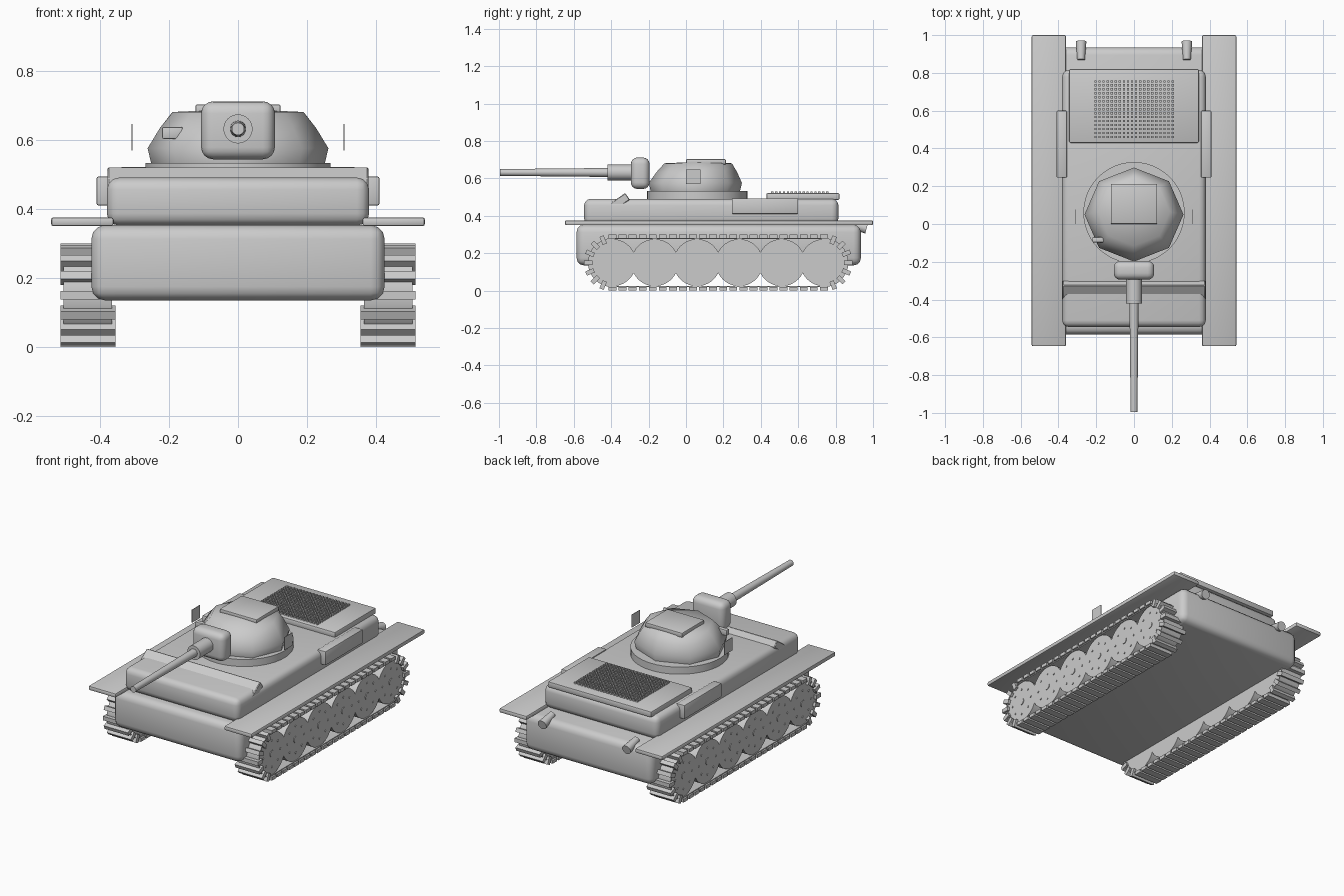
import bpy, bmesh, math
from mathutils import Matrix, Vector

if "Cube" in bpy.data.objects:
    bpy.data.objects.remove(bpy.data.objects["Cube"])

grey = bpy.data.materials.new("plain_grey")
grey.use_nodes = True
colour = (0.6, 0.6, 0.6, 1)
grey.diffuse_color = colour
grey.node_tree.nodes["Principled BSDF"].inputs["Base Color"].default_value = colour


def finish(name, bm, smooth=None):
    mesh = bpy.data.meshes.new(name)
    bmesh.ops.recalc_face_normals(bm, faces=bm.faces[:])
    bm.to_mesh(mesh)
    bm.free()
    mesh.materials.append(grey)
    obj = bpy.data.objects.new(name, mesh)
    bpy.context.collection.objects.link(obj)
    if smooth:
        bpy.ops.object.select_all(action="DESELECT")
        obj.select_set(True)
        bpy.context.view_layer.objects.active = obj
        bpy.ops.object.shade_smooth_by_angle(angle=math.radians(smooth))
    return obj


def add_box(bm, centre, size, turn=0):
    """Box tilted about the x axis."""
    m = Matrix.Translation(centre) @ Matrix.Rotation(turn, 4, "X") @ Matrix.Diagonal((*size, 1))
    bmesh.ops.create_cube(bm, size=1, matrix=m)


def box(name, low, high, bevel=0.0, turn=0, segments=3):
    low, high = Vector(low), Vector(high)
    bm = bmesh.new()
    add_box(bm, (low + high) / 2, high - low, turn)
    if bevel:
        bmesh.ops.bevel(bm, geom=bm.edges[:], offset=bevel, segments=segments,
                        profile=0.5, affect="EDGES")
    return finish(name, bm, 40 if bevel else None)


def add_rod(bm, centre, r1, r2, depth, axis, sides=32):
    turn = {"X": Matrix.Rotation(math.pi / 2, 4, "Y"),
            "Y": Matrix.Rotation(-math.pi / 2, 4, "X"), "Z": Matrix()}[axis]
    bmesh.ops.create_cone(bm, cap_ends=True, segments=sides, radius1=r1, radius2=r2,
                          depth=depth, matrix=Matrix.Translation(centre) @ turn)


def rod(name, centre, r1, r2, depth, axis, sides=32):
    bm = bmesh.new()
    add_rod(bm, (0, 0, 0), r1, r2, depth, axis, sides)
    obj = finish(name, bm, 40)
    obj.location = centre
    return obj


def repeat(obj, count, step):
    mod = obj.modifiers.new("repeat", "ARRAY")
    mod.count = count
    mod.use_relative_offset = False
    mod.use_constant_offset = True
    mod.constant_offset_displace = step


# Hull
box("lower_hull", (-0.425, -0.585, 0.135), (0.425, 0.935, 0.353), 0.04)
box("upper_hull", (-0.38, -0.545, 0.352), (0.38, 0.815, 0.491), 0.035)
box("front_visor_plate", (-0.378, -0.418, 0.449), (0.378, -0.302, 0.493), 0.004,
    math.radians(35), 1)

# Engine deck with a grid of raised studs
box("engine_deck", (-0.343, 0.43, 0.486), (0.343, 0.82, 0.521), 0.006, 0, 2)
stud = box("engine_grille", (-0.21, 0.455, 0.515), (-0.198, 0.467, 0.531))
repeat(stud, 20, (0.0215, 0, 0))
repeat(stud, 15, (0, 0.021, 0))

# Turret
rod("turret_ring", (0, 0.06, 0.511), 0.268, 0.268, 0.045, "Z", 48)
bm = bmesh.new()
rings = []
for z, r, y in [(0.526, 0.25, 0.05), (0.576, 0.262, 0.05), (0.635, 0.226, 0.058), (0.681, 0.19, 0.065)]:
    rings.append([bm.verts.new((r * math.cos(i * math.pi / 4),
                                y + 0.95 * r * math.sin(i * math.pi / 4), z)) for i in range(8)])
for a, b in zip(rings, rings[1:]):
    for i in range(8):
        j = (i + 1) % 8
        bm.faces.new((a[i], a[j], b[j], b[i]))
bm.faces.new(rings[0])
crown = bm.verts.new((0, 0.08, 0.69))
for i in range(8):
    bm.faces.new((rings[-1][i], rings[-1][(i + 1) % 8], crown))
finish("turret", bm, 75)
box("turret_hatch", (-0.123, 0, 0.675), (0.123, 0.213, 0.703), 0.005, 0, 2)
box("turret_sight", (-0.22, -0.097, 0.603), (-0.16, -0.07, 0.638), 0.005, 0, 2)

# Gun
box("gun_mantlet", (-0.107, -0.295, 0.544), (0.107, -0.195, 0.712), 0.035, 0, 4)
rod("gun_collar", (0, -0.35, 0.632), 0.042, 0.042, 0.14, "Y")
rod("gun_barrel", (0, -0.7, 0.632), 0.018, 0.024, 0.59, "Y")


def add_track(side, label):
    """Wheels, belt and pads of one running gear."""
    x, z, radius, half, mid = side * 0.435, 0.15, 0.126, 0.565, 0.172

    bm = bmesh.new()
    for i in range(6):
        y = mid - half + i * half / 2.5
        add_rod(bm, (x, y, z), radius, radius, 0.13, "X", 40)
        add_rod(bm, (x + side * 0.066, y, z), 0.02, 0.02, 0.006, "X", 16)
        for k in range(8):
            a = k * math.pi / 4
            add_rod(bm, (x + side * 0.066, y + 0.08 * math.cos(a), z + 0.08 * math.sin(a)),
                    0.006, 0.006, 0.006, "X", 8)
    finish(f"{label}_road_wheels", bm, 40)

    # Belt: a thin loop around the wheels
    bm = bmesh.new()
    loop = []
    for end, start in ((1, -math.pi / 2), (-1, math.pi / 2)):
        for k in range(17):
            a = start + k * math.pi / 16
            out = Vector((0, math.cos(a), math.sin(a)))
            base = Vector((x, mid + end * half, z))
            loop.append([bm.verts.new(base + out * r + Vector((dx, 0, 0)))
                         for r, dx in ((0.125, -0.07), (0.131, -0.07), (0.131, 0.07), (0.125, 0.07))])
    for i, a in enumerate(loop):
        b = loop[(i + 1) % len(loop)]
        for k in range(4):
            bm.faces.new((a[k], a[(k + 1) % 4], b[(k + 1) % 4], b[k]))
    finish(f"{label}_track_belt", bm, 40)

    # Pads lie flat on the runs and stand out as teeth at the ends
    bm = bmesh.new()
    for i in range(22):
        y = mid - half + i * half / 10.5
        for level in (-1, 1):
            add_box(bm, (x, y, z + level * 0.14), (0.16, 0.042, 0.02))
    for end in (-1, 1):
        for k in range(1, 8):
            a = -math.pi / 2 + k * math.pi / 8
            c = (x, mid + end * (half + 0.13 * math.cos(a)), z + 0.13 * math.sin(a))
            add_box(bm, c, (0.16, 0.046, 0.024), end * a)
    finish(f"{label}_track_pads", bm)


# Parts found on both sides
for side, label in ((1, "left"), (-1, "right")):
    def span(a, b):
        return sorted((side * a, side * b))
    x0, x1 = span(0.36, 0.542)
    box(f"{label}_fender", (x0, -0.647, 0.35), (x1, 1.0, 0.376), 0.008, 0, 2)
    x0, x1 = span(0.355, 0.41)
    box(f"{label}_stowage_box", (x0, 0.245, 0.41), (x1, 0.6, 0.494), 0.006, 0, 2)
    x0, x1 = span(0.306, 0.309)
    box(f"{label}_turret_side_plate", (x0, 0.0, 0.57), (x1, 0.078, 0.647))
    exhaust = rod(f"{label}_exhaust", (side * 0.28, 0.917, 0.345), 0.02, 0.028, 0.1, "Y", 20)
    exhaust.rotation_euler.x = -0.25
    add_track(side, label)
